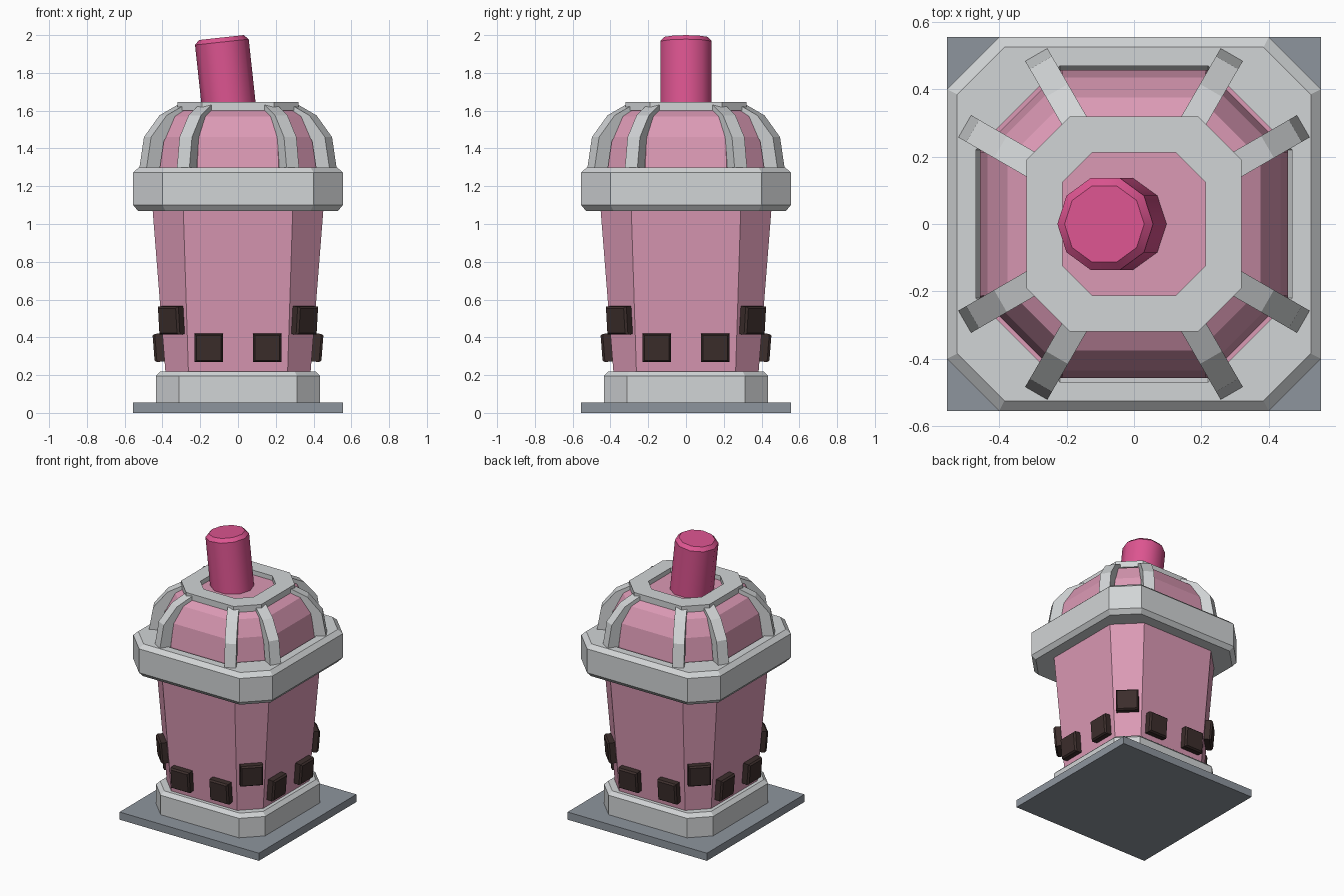
import bpy, bmesh, math
from mathutils import Matrix, Vector

if "Cube" in bpy.data.objects:
    bpy.data.objects.remove(bpy.data.objects["Cube"], do_unlink=True)


def material(name, rgb):
    m = bpy.data.materials.new(name)
    m.use_nodes = True
    m.diffuse_color = (*rgb, 1)
    m.node_tree.nodes["Principled BSDF"].inputs["Base Color"].default_value = (*rgb, 1)
    return m


GREY = material("light grey trim", (0.64, 0.66, 0.67))
SLATE = material("slate base", (0.27, 0.30, 0.34))
PINK = material("milky pink", (0.71, 0.32, 0.46))
STRAW = material("hot pink straw", (0.72, 0.09, 0.28))
PEARL = material("dark pearl", (0.045, 0.027, 0.025))


def octagon(half, flat, z):
    """Square outline of half width `half` with corners cut back to `flat`."""
    pts = [(half, -flat), (half, flat), (flat, half), (-flat, half),
           (-half, flat), (-half, -flat), (-flat, -half), (flat, -half)]
    return [(x, y, z) for x, y in pts]


def square(half, z):
    return [(half, -half, z), (half, half, z), (-half, half, z), (-half, -half, z)]


def polygon(n, radius, z):
    return [(radius * math.cos(2 * math.pi * i / n),
             radius * math.sin(2 * math.pi * i / n), z) for i in range(n)]


def loft(name, rings, mat, closed=False, matrix=None):
    """Skin a stack of outlines; cap the ends, or join last to first if closed."""
    bm = bmesh.new()
    rows = [[bm.verts.new(p) for p in ring] for ring in rings]
    n = len(rows[0])
    pairs = list(zip(rows, rows[1:]))
    if closed:
        pairs.append((rows[-1], rows[0]))
    else:
        bm.faces.new(rows[0][::-1])
        bm.faces.new(rows[-1])
    for a, b in pairs:
        for i in range(n):
            j = (i + 1) % n
            bm.faces.new((a[i], a[j], b[j], b[i]))
    if matrix:
        bm.transform(matrix)
    bmesh.ops.recalc_face_normals(bm, faces=bm.faces)
    mesh = bpy.data.meshes.new(name)
    bm.to_mesh(mesh)
    bm.free()
    mesh.materials.append(mat)
    obj = bpy.data.objects.new(name, mesh)
    bpy.context.collection.objects.link(obj)
    return obj


# Base plate and foot
loft("base_plate", [square(0.555, 0), square(0.555, 0.055)], SLATE)
loft("foot", [octagon(0.435, 0.312, 0.01), octagon(0.435, 0.312, 0.195),
              octagon(0.41, 0.30, 0.22)], GREY)

# Tapered cup
CUP_LOW, CUP_HIGH = (0.383, 0.262, 0.2), (0.458, 0.292, 1.15)
loft("cup", [octagon(*CUP_LOW), octagon(*CUP_HIGH)], PINK)

# Lid rim, a hollow bevelled band
loft("lid_rim", [octagon(0.53, 0.385, 1.07), octagon(0.555, 0.40, 1.10),
                 octagon(0.555, 0.40, 1.272), octagon(0.525, 0.385, 1.30),
                 octagon(0.47, 0.22, 1.30), octagon(0.47, 0.22, 1.12),
                 octagon(0.44, 0.22, 1.07)], GREY, closed=True)

# Faceted dome
loft("dome", [octagon(0.458, 0.215, 1.14), octagon(0.458, 0.215, 1.30),
              octagon(0.435, 0.21, 1.46), octagon(0.375, 0.195, 1.57),
              octagon(0.30, 0.17, 1.612)], PINK)

# Ring around the straw opening
loft("top_ring", [octagon(0.32, 0.19, 1.60), octagon(0.32, 0.19, 1.645),
                  octagon(0.212, 0.125, 1.645), octagon(0.212, 0.125, 1.60)],
     GREY, closed=True)

# Eight curved ribs over the dome
RIB = [(0.582, 1.29), (0.553, 1.46), (0.458, 1.575), (0.345, 1.632),
       (0.30, 1.58), (0.41, 1.52), (0.475, 1.44), (0.50, 1.29)]
for k in range(4):
    for angle in (30, 60):
        turn = Matrix.Rotation(math.radians(angle + 90 * k), 4, "Z")
        sides = [[(r, w, z) for r, z in RIB] for w in (-0.038, 0.038)]
        loft(f"rib_{k * 90 + angle}", sides, GREY, matrix=turn)

# Tilted straw with a bevelled tip
tilt = Matrix.Translation((-0.088, 0, 1.987)) @ Matrix.Rotation(math.radians(-6.2), 4, "Y")
straw = loft("straw", [polygon(10, 0.143, -0.55), polygon(10, 0.143, -0.024),
                       polygon(10, 0.119, 0)], STRAW, matrix=tilt)
bpy.context.view_layer.objects.active = straw
straw.select_set(True)
bpy.ops.object.shade_smooth_by_angle(angle=math.radians(38))
straw.select_set(False)

# Blocky pearls pressed into the cup wall
lean = math.atan2(CUP_HIGH[0] - CUP_LOW[0], CUP_HIGH[2] - CUP_LOW[2])


def pearl(name, angle, distance, offset, z):
    matrix = (Matrix.Rotation(math.radians(angle), 4, "Z")
              @ Matrix.Translation(Vector((distance, offset, z)))
              @ Matrix.Rotation(math.radians(90) + lean, 4, "Y"))
    loft(name, [square(0.072, -0.06), square(0.075, 0.042), square(0.066, 0.054)],
         PEARL, matrix=matrix)


for k in range(4):
    for side, offset in (("a", -0.155), ("b", 0.155)):
        pearl(f"face_pearl_{k}{side}", 90 * k, 0.393, offset, 0.347)
    pearl(f"corner_pearl_{k}", 90 * k + 45, 0.474, 0, 0.492)
